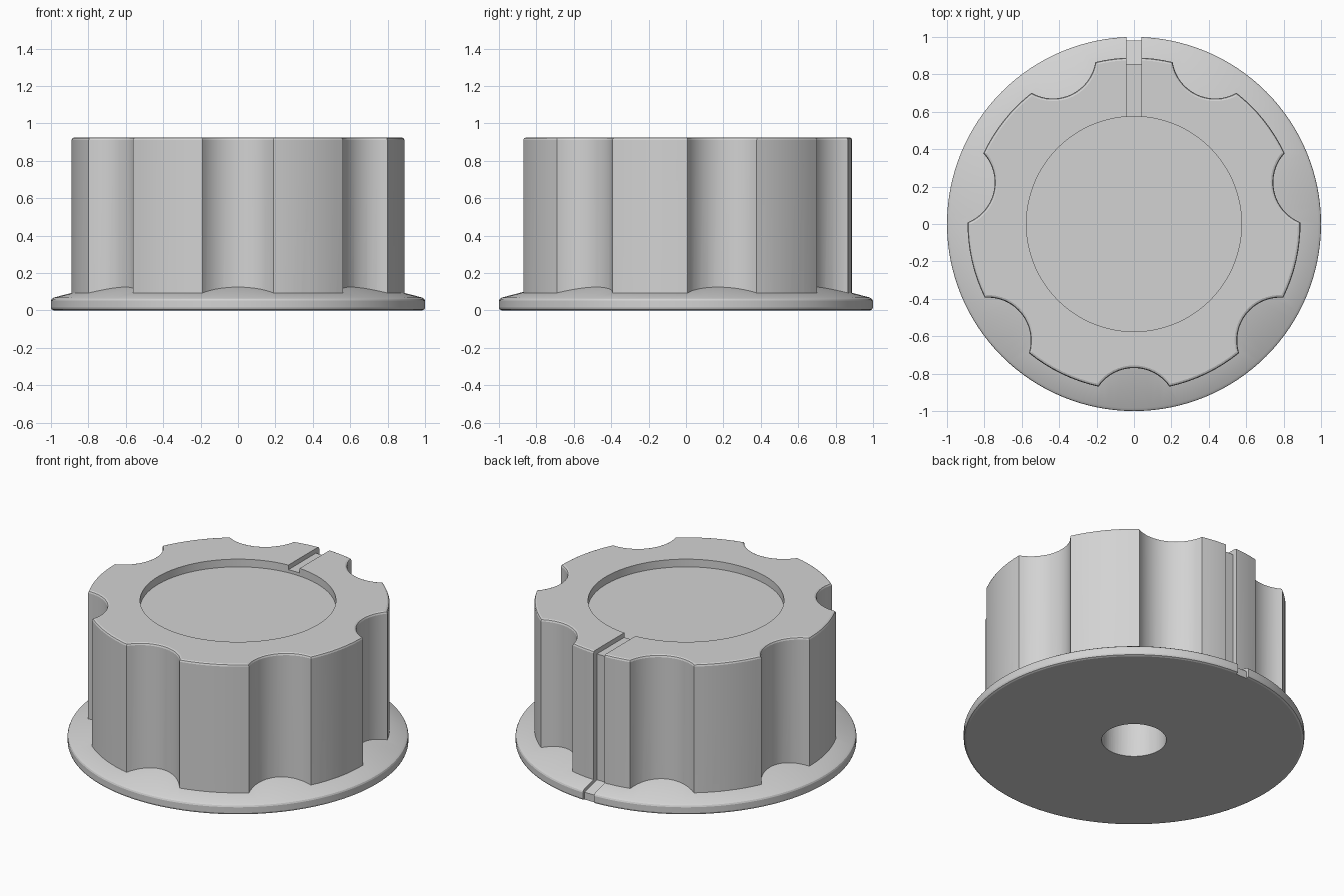
import bpy, bmesh
from math import sin, cos, acos, asin, pi, tau, radians
from mathutils import Matrix

cube = bpy.data.objects.get("Cube")
if cube:
    bpy.data.objects.remove(cube, do_unlink=True)

HEIGHT, GRIP_R = 0.925, 0.89
FLUTES, FLUTE_R, FLUTE_DIST = 7, 0.23, 1.0
RECESS_R, HOLE_R, SLOT_HALF = 0.575, 0.19, 0.04

grey = bpy.data.materials.new("plain grey")
grey.use_nodes = True
colour = (0.65, 0.65, 0.65, 1)
grey.diffuse_color = colour
grey.node_tree.nodes["Principled BSDF"].inputs["Base Color"].default_value = colour


def finish(name, bm):
    bmesh.ops.recalc_face_normals(bm, faces=bm.faces)
    mesh = bpy.data.meshes.new(name)
    bm.to_mesh(mesh)
    bm.free()
    mesh.materials.append(grey)
    obj = bpy.data.objects.new(name, mesh)
    bpy.context.collection.objects.link(obj)
    return obj


def prism(name, points, direction, bevel=0):
    """Extrude a closed outline, optionally rounding its far rim."""
    bm = bmesh.new()
    base = bm.faces.new([bm.verts.new(p) for p in points])
    out = bmesh.ops.extrude_face_region(bm, geom=[base], use_keep_orig=True)["geom"]
    bmesh.ops.translate(bm, vec=direction,
                        verts=[v for v in out if isinstance(v, bmesh.types.BMVert)])
    if bevel:
        rim = [e for e in out if isinstance(e, bmesh.types.BMEdge)]
        bmesh.ops.bevel(bm, geom=rim, offset=bevel, segments=2, profile=0.5,
                        affect="EDGES", clamp_overlap=True)
    return finish(name, bm)


def lathe(name, profile, steps=128):
    """Spin a profile of (radius, z) that starts and ends on the axis."""
    bm = bmesh.new()
    verts = [bm.verts.new((r, 0, z)) for r, z in profile]
    edges = [bm.edges.new(pair) for pair in zip(verts, verts[1:])]
    bmesh.ops.spin(bm, geom=verts + edges, cent=(0, 0, 0), axis=(0, 0, 1),
                   angle=tau, steps=steps, use_merge=True)
    bmesh.ops.remove_doubles(bm, verts=bm.verts, dist=0.0001)
    return finish(name, bm)


def cylinder(name, radius, low, high, steps):
    bm = bmesh.new()
    bmesh.ops.create_cone(bm, cap_ends=True, segments=steps, radius1=radius,
                          radius2=radius, depth=high - low,
                          matrix=Matrix.Translation((0, 0, (low + high) / 2)))
    return finish(name, bm)


def combine(target, other, operation):
    mod = target.modifiers.new(operation.lower(), "BOOLEAN")
    mod.operation, mod.solver, mod.object = operation, "EXACT", other
    bpy.context.view_layer.objects.active = target
    bpy.ops.object.modifier_apply(modifier=mod.name)
    bpy.data.objects.remove(other, do_unlink=True)


# Fluted grip outline: concave scallops joined by arcs of the outer circle
half = acos((GRIP_R**2 + FLUTE_DIST**2 - FLUTE_R**2) / (2 * GRIP_R * FLUTE_DIST))
sweep = asin(GRIP_R * sin(half) / FLUTE_R)
pitch = tau / FLUTES
outline = []
for k in range(FLUTES):
    a = -pi / 2 + k * pitch
    for i in range(17):
        t = sweep * (i / 8 - 1)
        u, v = FLUTE_DIST - FLUTE_R * cos(t), FLUTE_R * sin(t)
        outline.append((u * cos(a) - v * sin(a), u * sin(a) + v * cos(a), 0.03))
    for i in range(1, 8):
        b = a + half + (pitch - 2 * half) * i / 8
        outline.append((GRIP_R * cos(b), GRIP_R * sin(b), 0.03))
knob = prism("knob", outline, (0, 0, HEIGHT - 0.03), bevel=0.014)

# Sloping skirt with a softened rim
skirt = lathe("skirt", [(0, 0), (0.985, 0), (0.996, 0.005), (1, 0.015), (1, 0.052),
                        (0.996, 0.061), (0.984, 0.069), (0.7, 0.143), (0, 0.143)])
combine(knob, skirt, "UNION")

# Shallow round recess in the top and shaft hole in the underside
combine(knob, cylinder("recess", RECESS_R, HEIGHT - 0.05, HEIGHT + 0.1, 128), "DIFFERENCE")
combine(knob, cylinder("shaft_hole", HOLE_R, -0.1, 0.6, 64), "DIFFERENCE")

# Pointer slot running over the top, down the grip and across the skirt
slot_side = [(0.5, 1.1), (0.5, HEIGHT - 0.03), (0.855, HEIGHT - 0.03), (0.855, 0.08),
             (0.98, 0.047), (0.98, -0.1), (1.1, -0.1), (1.1, 1.1)]
slot = prism("pointer_slot", [(-SLOT_HALF, y, z) for y, z in slot_side],
             (2 * SLOT_HALF, 0, 0))
combine(knob, slot, "DIFFERENCE")

# Smooth curves, crisp edges
for o in bpy.context.selected_objects:
    o.select_set(False)
knob.select_set(True)
bpy.context.view_layer.objects.active = knob
bpy.ops.object.shade_smooth_by_angle(angle=radians(20))
